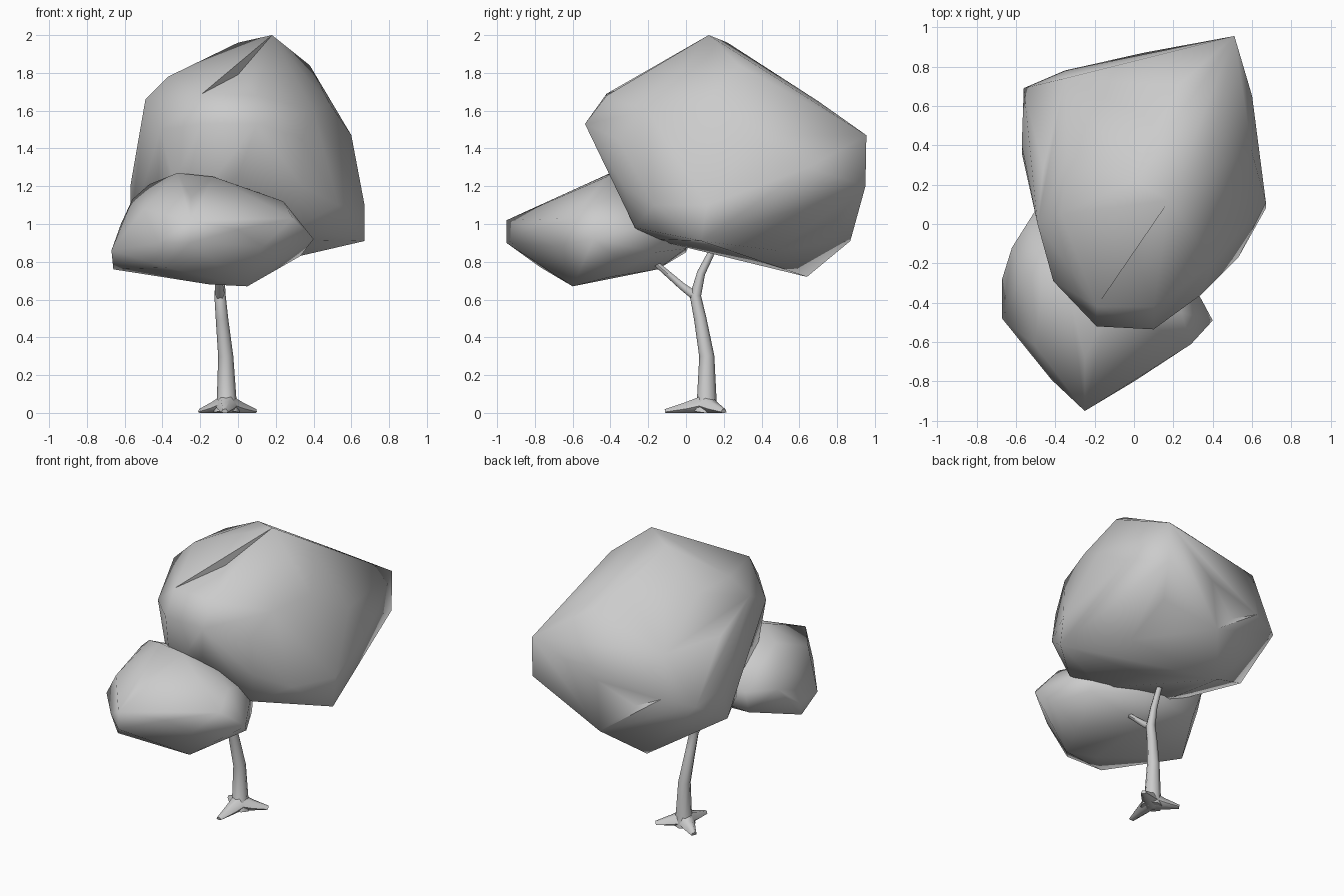
import bpy, bmesh, math
from mathutils import Vector


def finish(bm, name, angle):
    bmesh.ops.recalc_face_normals(bm, faces=bm.faces)
    mesh = bpy.data.meshes.new(name)
    bm.to_mesh(mesh)
    bm.free()
    ob = bpy.data.objects.new(name, mesh)
    bpy.context.collection.objects.link(ob)
    bpy.ops.object.select_all(action='DESELECT')
    ob.select_set(True)
    bpy.context.view_layer.objects.active = ob
    bpy.ops.object.shade_smooth_by_angle(angle=math.radians(angle))
    return ob


def puff_out(bm, c):
    """Flip creased-in edges so the skin bulges outwards where it can."""
    for _ in range(6):
        for e in list(bm.edges):
            if not e.is_valid or len(e.link_faces) != 2:
                continue
            a, b = (v.co - c for v in e.verts)
            p, q = (next(v for v in f.verts if v not in e.verts).co - c for f in e.link_faces)
            n = (b - a).cross(p - a)
            n = n if n.dot(a) > 0 else -n
            crosses = p.cross(q).dot(a) * p.cross(q).dot(b) < -1e-5
            if n.dot(q - a) > 1e-4 and crosses:
                bmesh.utils.edge_rotate(e)


def clump(name, centre, points):
    """Leaf mass: connect the points as seen from the centre, keep their true radius."""
    c = Vector(centre)
    bm = bmesh.new()
    verts = [(bm.verts.new((Vector(p) - c).normalized()), Vector(p)) for p in points]
    bmesh.ops.convex_hull(bm, input=[v for v, p in verts])
    for v, p in verts:
        v.co = p
    puff_out(bm, c)
    return finish(bm, name, 75)


def limb(name, stations, sides=8):
    """Tapered tube through (x, y, z, radius) stations."""
    bm = bmesh.new()
    pts = [Vector(s[:3]) for s in stations]
    rings = []
    q = None
    for i, s in enumerate(stations):
        d = (pts[min(i + 1, len(pts) - 1)] - pts[max(i - 1, 0)]).normalized()
        if q is None:
            q = Vector((0, 0, 1)).rotation_difference(d)
        else:
            q = (q @ Vector((0, 0, 1))).rotation_difference(d) @ q
        ring = []
        for k in range(sides):
            a = 2 * math.pi * k / sides
            co = pts[i] + q @ Vector((math.cos(a), math.sin(a), 0)) * s[3]
            co.z = max(co.z, 0)
            ring.append(bm.verts.new(co))
        rings.append(ring)
    for a, b in zip(rings, rings[1:]):
        for k in range(sides):
            j = (k + 1) % sides
            bm.faces.new((a[k], a[j], b[j], b[k]))
    bm.faces.new(rings[0])
    bm.faces.new(rings[-1])
    return finish(bm, name, 60)


# Large upper crown
clump("upper_crown", (0.03, 0.18, 1.32), [
    # top
    (0.18, 0.12, 2.0), (0.0, 0.22, 1.96), (0.0, -0.14, 1.79), (-0.37, 0.05, 1.78),
    (0.38, 0.28, 1.84), (-0.34, 0.35, 1.77), (0.1, 0.52, 1.76), (-0.49, 0.0, 1.66),
    # front
    (-0.19, -0.42, 1.69), (0.1, -0.42, 1.68), (-0.19, -0.52, 1.53), (0.1, -0.535, 1.53),
    (-0.41, -0.29, 1.5), (0.34, -0.36, 1.45), (-0.34, -0.31, 1.22), (0.0, -0.39, 1.25),
    (0.34, -0.33, 1.2), (-0.33, -0.26, 0.98), (0.3, -0.27, 0.98),
    # right side
    (0.4, -0.2, 1.6), (0.49, 0.1, 1.63), (0.6, 0.36, 1.47), (0.53, -0.17, 1.1),
    (0.67, 0.11, 1.1), (0.67, 0.08, 0.91), (0.6, 0.65, 1.3),
    # back
    (0.51, 0.955, 1.47), (0.51, 0.95, 1.2), (0.22, 0.7, 1.65), (0.08, 0.86, 1.25),
    (0.05, 0.87, 0.91), (0.42, 0.79, 1.02), (-0.35, 0.74, 1.5), (-0.35, 0.78, 1.2),
    (-0.15, 0.77, 1.1),
    # left side
    (-0.56, 0.69, 1.17), (-0.57, 0.4, 1.2), (-0.46, 0.28, 1.48), (-0.57, 0.36, 0.97),
    (-0.42, -0.04, 1.25), (-0.38, -0.02, 0.95),
    # underside
    (-0.15, 0.64, 0.72), (0.43, 0.48, 0.86), (0.12, -0.18, 0.92), (0.1, 0.2, 0.86),
    (-0.2, 0.12, 0.88),
])

# Smaller lower crown at the front
clump("lower_crown", (-0.15, -0.4, 0.96), [
    (-0.32, -0.4, 1.27), (-0.13, -0.42, 1.25), (-0.47, -0.3, 1.21), (0.1, -0.35, 1.17),
    (-0.56, -0.25, 1.13), (-0.25, -0.68, 1.14), (-0.5, -0.62, 1.08), (0.24, -0.45, 1.12),
    (-0.25, -0.95, 1.02), (-0.25, -0.95, 0.9), (-0.42, -0.79, 0.9), (-0.38, -0.77, 0.77),
    (0.0, -0.8, 0.97), (0.13, -0.69, 0.88), (0.29, -0.61, 1.03), (0.4, -0.49, 0.92),
    (0.33, -0.38, 0.83), (0.05, -0.6, 0.67), (-0.15, -0.55, 0.68), (0.12, -0.4, 0.72),
    (-0.67, -0.48, 0.86), (-0.66, -0.32, 0.76), (-0.67, -0.28, 0.86), (-0.62, -0.12, 1.0),
    (-0.5, 0.07, 1.02), (-0.48, 0.0, 0.85), (-0.2, -0.15, 0.76), (-0.1, 0.0, 0.87),
    (0.22, -0.16, 0.85), (0.2, -0.12, 1.02), (-0.15, -0.05, 1.12),
])

# Trunk running into the main branch, and the front fork
limb("trunk", [(-0.06, 0.1, 0, 0.07), (-0.06, 0.11, 0.07, 0.052), (-0.065, 0.11, 0.3, 0.04),
               (-0.085, 0.075, 0.5, 0.033), (-0.095, 0.05, 0.62, 0.03),
               (-0.095, 0.08, 0.74, 0.022), (-0.09, 0.14, 0.86, 0.018), (-0.08, 0.17, 0.95, 0.014)])
limb("front_branch", [(-0.095, 0.06, 0.61, 0.028), (-0.1, -0.02, 0.67, 0.022),
                      (-0.1, -0.17, 0.8, 0.016), (-0.1, -0.2, 0.85, 0.012)], 6)

# Three spreading roots
for i, (x, y) in enumerate([(0.09, 0.2), (-0.07, -0.11), (-0.2, 0.2)]):
    cx, cy = -0.06, 0.1
    limb(f"root_{i + 1}", [(cx, cy, 0.04, 0.06),
                           (cx + (x - cx) * 0.45, cy + (y - cy) * 0.45, 0.02, 0.042),
                           (x, y, 0.004, 0.018)], 6)
